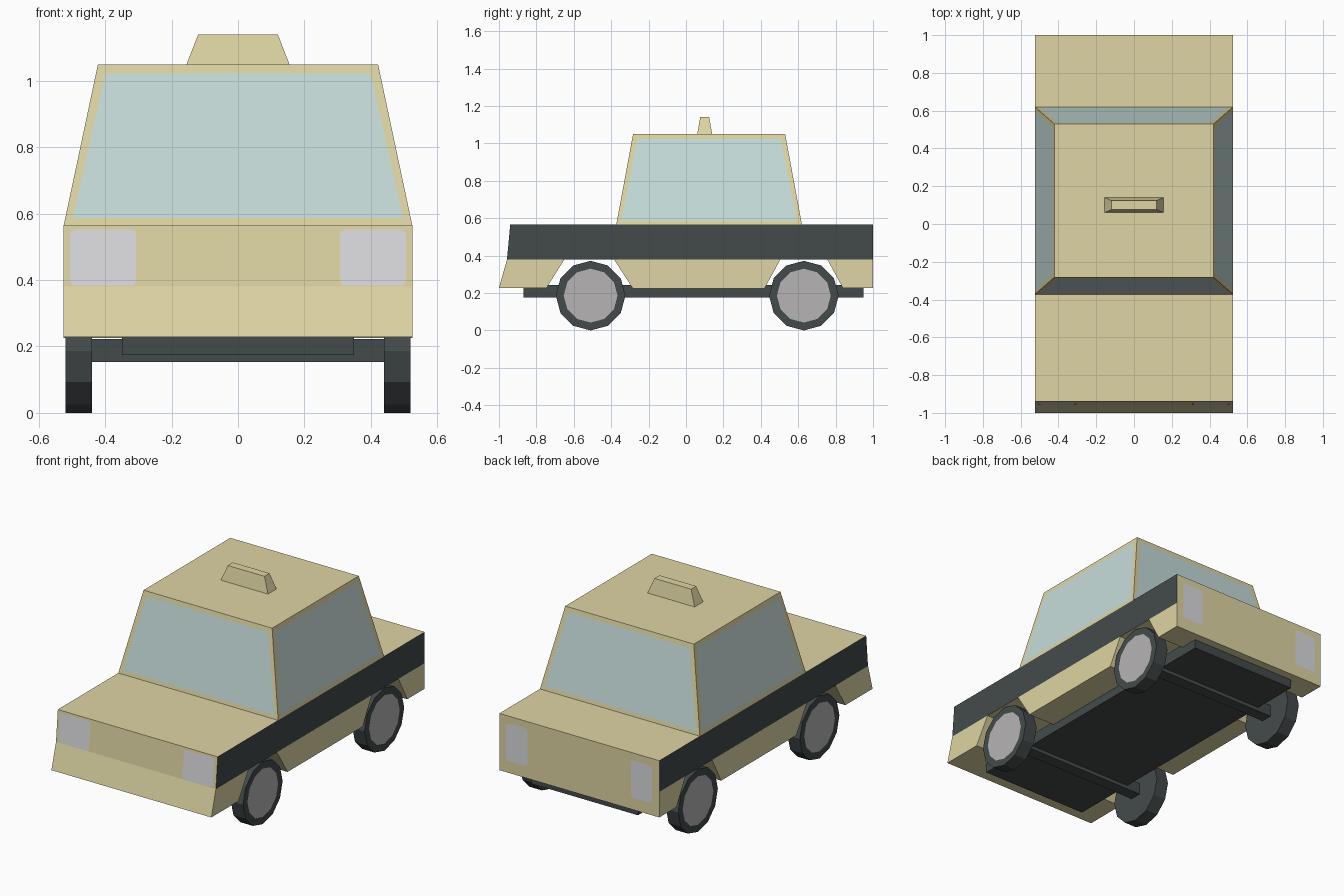
import bpy, bmesh, math
from mathutils import Matrix

if "Cube" in bpy.data.objects:
    bpy.data.objects.remove(bpy.data.objects["Cube"])


def material(name, rgb):
    m = bpy.data.materials.new(name)
    lin = [((c / 255 + 0.055) / 1.055) ** 2.4 for c in rgb]
    m.diffuse_color = (*lin, 1)
    m.use_nodes = True
    m.node_tree.nodes["Principled BSDF"].inputs["Base Color"].default_value = m.diffuse_color
    return m


PAINT = material("cream paint", (222, 213, 163))
DARK = material("dark rubber", (68, 74, 75))
GLASS = material("pale glass", (197, 220, 217))
LAMP = material("lamp grey", (219, 218, 221))
HUB = material("hub grey", (182, 180, 180))

HALF = 0.525    # half width of the body
BELT = 0.565    # height of the hood and trunk
STRIPE = 0.38   # lower edge of the side stripe


def finish(name, bm, *mats):
    me = bpy.data.meshes.new(name)
    bm.to_mesh(me)
    bm.free()
    for m in mats:
        me.materials.append(m)
    ob = bpy.data.objects.new(name, me)
    bpy.context.collection.objects.link(ob)
    return ob


def prism(profile, half):
    """Extrude a (y, z) side profile across the car."""
    bm = bmesh.new()
    face = bm.faces.new([bm.verts.new((-half, y, z)) for y, z in profile])
    ext = bmesh.ops.extrude_face_region(bm, geom=[face], use_keep_orig=True)
    verts = [v for v in ext["geom"] if isinstance(v, bmesh.types.BMVert)]
    bmesh.ops.translate(bm, verts=verts, vec=(2 * half, 0, 0))
    bmesh.ops.recalc_face_normals(bm, faces=bm.faces)
    return bm


def frustum(base, top, z0, z1):
    """Tapered box; base and top are (half width, y min, y max)."""
    bm = bmesh.new()
    bmesh.ops.create_cube(bm, size=2)
    for v in bm.verts:
        up = v.co.z > 0
        w, a, b = top if up else base
        v.co = (w * v.co.x, b if v.co.y > 0 else a, z1 if up else z0)
    bm.normal_update()
    return bm


def drop_faces(bm, direction):
    hidden = [f for f in bm.faces if f.normal.z * direction > 0.9]
    bmesh.ops.delete(bm, geom=hidden, context='FACES')


# Upper body: side faces carry the dark stripe
bm = prism([(-0.957, STRIPE), (-0.94, BELT), (1, BELT), (1, STRIPE)], HALF)
for f in bm.faces:
    f.material_index = int(abs(f.normal.x) > 0.9)
finish("upper_body", bm, PAINT, DARK)

# Lower body: three skirts separated by open wheel arches
skirts = {
    "front_skirt": [(-1, 0.228), (-0.957, STRIPE), (-0.65, STRIPE), (-0.745, 0.228)],
    "middle_skirt": [(-0.285, 0.225), (-0.385, STRIPE), (0.505, STRIPE), (0.42, 0.225)],
    "rear_skirt": [(0.838, 0.228), (0.755, STRIPE), (1, STRIPE), (1, 0.228)],
}
for name, profile in skirts.items():
    bm = prism(profile, HALF)
    drop_faces(bm, 1)
    finish(name, bm, PAINT)

# Cabin with an inset window on each of its four sides
bm = frustum((HALF, -0.373, 0.62), (0.422, -0.283, 0.53), BELT, 1.05)
drop_faces(bm, -1)
sides = [f for f in bm.faces if abs(f.normal.z) < 0.7]
bmesh.ops.inset_individual(bm, faces=sides, thickness=0.036)
for f in sides:
    f.material_index = 1
finish("cabin", bm, PAINT, GLASS)

# Roof sign
bm = frustum((0.155, 0.06, 0.14), (0.12, 0.076, 0.124), 1.05, 1.14)
drop_faces(bm, -1)
finish("roof_sign", bm, PAINT)


def lamp(name, side, x0, x1, z0, z1, y_at, out):
    """Thin rounded plate lying on the front or rear panel."""
    bm = bmesh.new()
    pts = [(x0, z0), (x1, z0), (x1, z1), (x0, z1)]
    face = bm.faces.new([bm.verts.new((side * x, y_at(z) + out * 0.003, z)) for x, z in pts])
    bmesh.ops.bevel(bm, geom=bm.verts[:], offset=0.016, segments=2,
                    affect='VERTICES', profile=0.5)
    for f in bm.faces:
        f.normal_update()
        if f.normal.y * out < 0:
            f.normal_flip()
    finish(name, bm, LAMP)


def front_slope(z):
    return -0.957 + 0.017 * (z - STRIPE) / (BELT - STRIPE)


def wheel(name, side, y):
    """Twelve-sided tyre with a flat hub disc on its outer face."""
    bm = bmesh.new()
    rot = Matrix.Translation((side * 0.48, y, 0.186)) @ Matrix.Rotation(math.pi / 2, 4, 'Y')
    bmesh.ops.create_cone(bm, cap_ends=True, segments=12, radius1=0.186,
                          radius2=0.186, depth=0.08, matrix=rot)
    bm.normal_update()
    cap = [f for f in bm.faces if f.normal.x * side > 0.9]
    bmesh.ops.inset_individual(bm, faces=cap, thickness=0.042)
    cap[0].material_index = 1
    finish(name, bm, DARK, HUB)


# Lamps and wheels on both sides
for side, label in ((-1, "left"), (1, "right")):
    lamp(f"{label}_headlight", side, 0.307, 0.506, 0.383, 0.552, front_slope, -1)
    lamp(f"{label}_tail_light", side, 0.34, 0.48, 0.30, 0.523, lambda z: 1.0, 1)
    wheel(f"{label}_front_wheel", side, -0.51)
    wheel(f"{label}_rear_wheel", side, 0.63)

# Underside: chassis plate and two axles
finish("chassis", frustum((0.35, -0.87, 0.95), (0.35, -0.87, 0.95), 0.175, 0.243), DARK)
for name, y in (("front_axle", -0.51), ("rear_axle", 0.63)):
    box = (0.44, y - 0.035, y + 0.035)
    finish(name, frustum(box, box, 0.153, 0.222), DARK)
